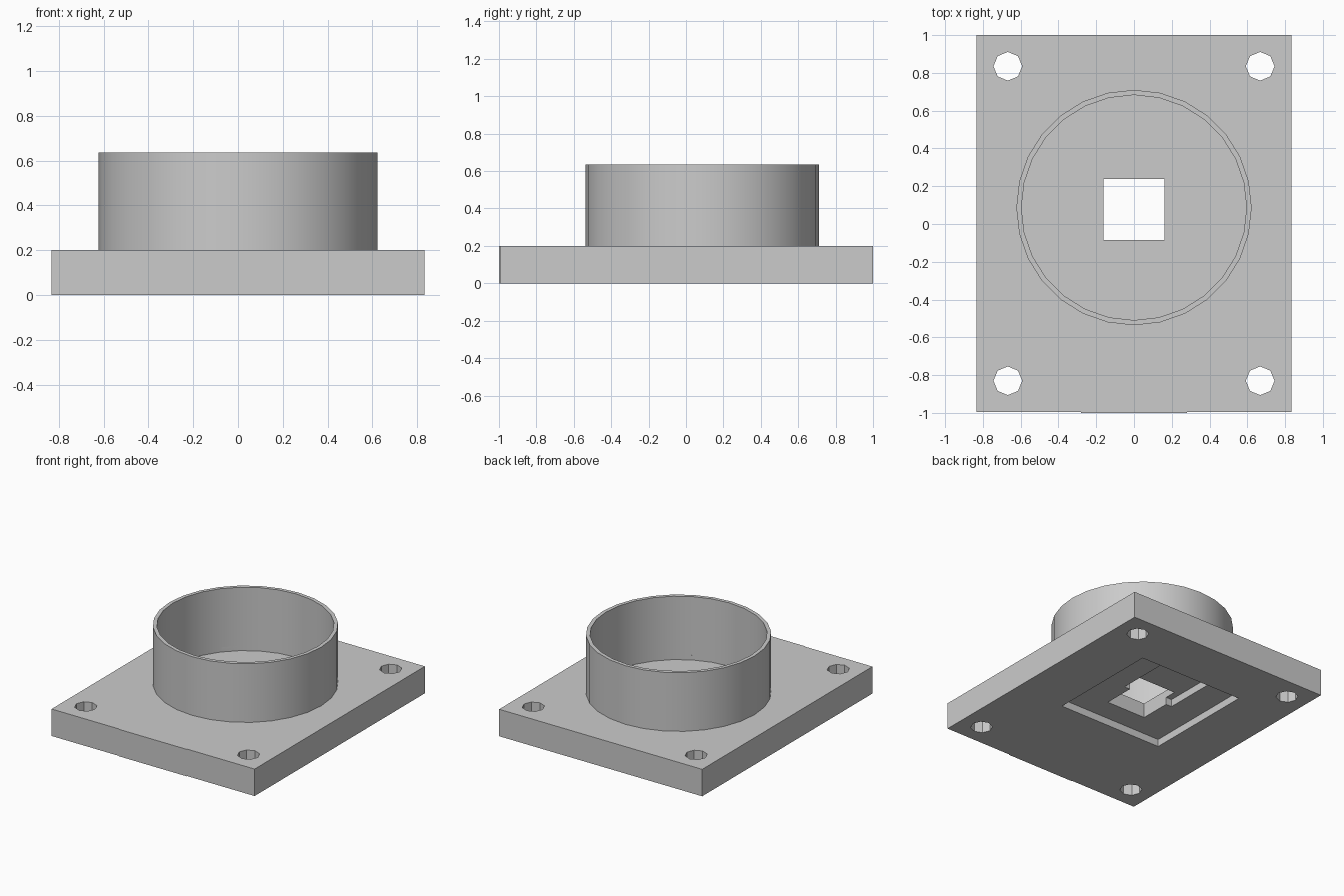
import bpy, bmesh, math
from mathutils import Matrix, Vector

cube = bpy.data.objects.get("Cube")
if cube:
    bpy.data.objects.remove(cube, do_unlink=True)

# Single grey material
grey = bpy.data.materials.new("plain_grey")
grey.use_nodes = True
grey.diffuse_color = (0.6, 0.6, 0.6, 1)
grey.node_tree.nodes["Principled BSDF"].inputs["Base Color"].default_value = (0.6, 0.6, 0.6, 1)


def make_object(name, bm):
    bmesh.ops.recalc_face_normals(bm, faces=bm.faces)
    mesh = bpy.data.meshes.new(name)
    bm.to_mesh(mesh)
    bm.free()
    mesh.materials.append(grey)
    obj = bpy.data.objects.new(name, mesh)
    bpy.context.collection.objects.link(obj)
    return obj


def box(name, low, high):
    low, high = Vector(low), Vector(high)
    bm = bmesh.new()
    place = Matrix.Translation((low + high) / 2) @ Matrix.Diagonal((*(high - low), 1))
    bmesh.ops.create_cube(bm, size=1, matrix=place)
    return make_object(name, bm)


def cylinder(name, x, y, bottom, top, radius, sides):
    bm = bmesh.new()
    bmesh.ops.create_cone(bm, cap_ends=True, segments=sides, radius1=radius, radius2=radius,
                          depth=top - bottom,
                          matrix=Matrix.Translation((x, y, (bottom + top) / 2)))
    return make_object(name, bm)


def combine(target, tool, operation):
    mod = target.modifiers.new(operation.lower(), 'BOOLEAN')
    mod.operation = operation
    mod.solver = 'EXACT'
    mod.object = tool
    tool.hide_render = True
    bpy.context.view_layer.objects.active = target
    bpy.ops.object.modifier_apply(modifier=mod.name)
    bpy.data.objects.remove(tool, do_unlink=True)


RING_Y, OUTER, INNER, SIDES = 0.087, 0.623, 0.596, 28
PLATE_TOP, FLOOR, RIM = 0.2, 0.165, 0.635
STEP = 0.005

# Base plate with a very shallow raised panel on its front
base = box("base_plate", (-0.833, -1 + STEP, 0), (0.833, 1, PLATE_TOP))
combine(base, box("front_panel", (-0.28, -1, 0), (0.28, -0.9, PLATE_TOP)), 'UNION')

# Corner bolt holes
for x in (-0.668, 0.668):
    for y in (-0.83, 0.835):
        combine(base, cylinder("bolt_hole", x, y, -0.1, 0.3, 0.076, 8), 'DIFFERENCE')

# Round well inside the collar
combine(base, cylinder("well", 0, RING_Y, FLOOR, 0.4, INNER, SIDES), 'DIFFERENCE')

# Underside: square recess, deeper channel, square opening
combine(base, box("recess", (-0.43, -0.255, -0.1), (0.43, 0.605, 0.055)), 'DIFFERENCE')
combine(base, box("channel", (-0.21, 0.15, -0.1), (0.21, 0.605, 0.11)), 'DIFFERENCE')
combine(base, box("opening", (-0.162, -0.085, -0.1), (0.162, 0.238, 0.3)), 'DIFFERENCE')

# Thin-walled round collar
collar = cylinder("round_collar", 0, RING_Y, PLATE_TOP, RIM, OUTER, SIDES)
combine(collar, cylinder("bore", 0, RING_Y, 0, 1, INNER, SIDES), 'DIFFERENCE')

# Smooth the curved walls, keep edges and the faceted holes crisp
bpy.ops.object.select_all(action='DESELECT')
for obj in (base, collar):
    obj.select_set(True)
bpy.context.view_layer.objects.active = collar
bpy.ops.object.shade_smooth_by_angle(angle=math.radians(30))
